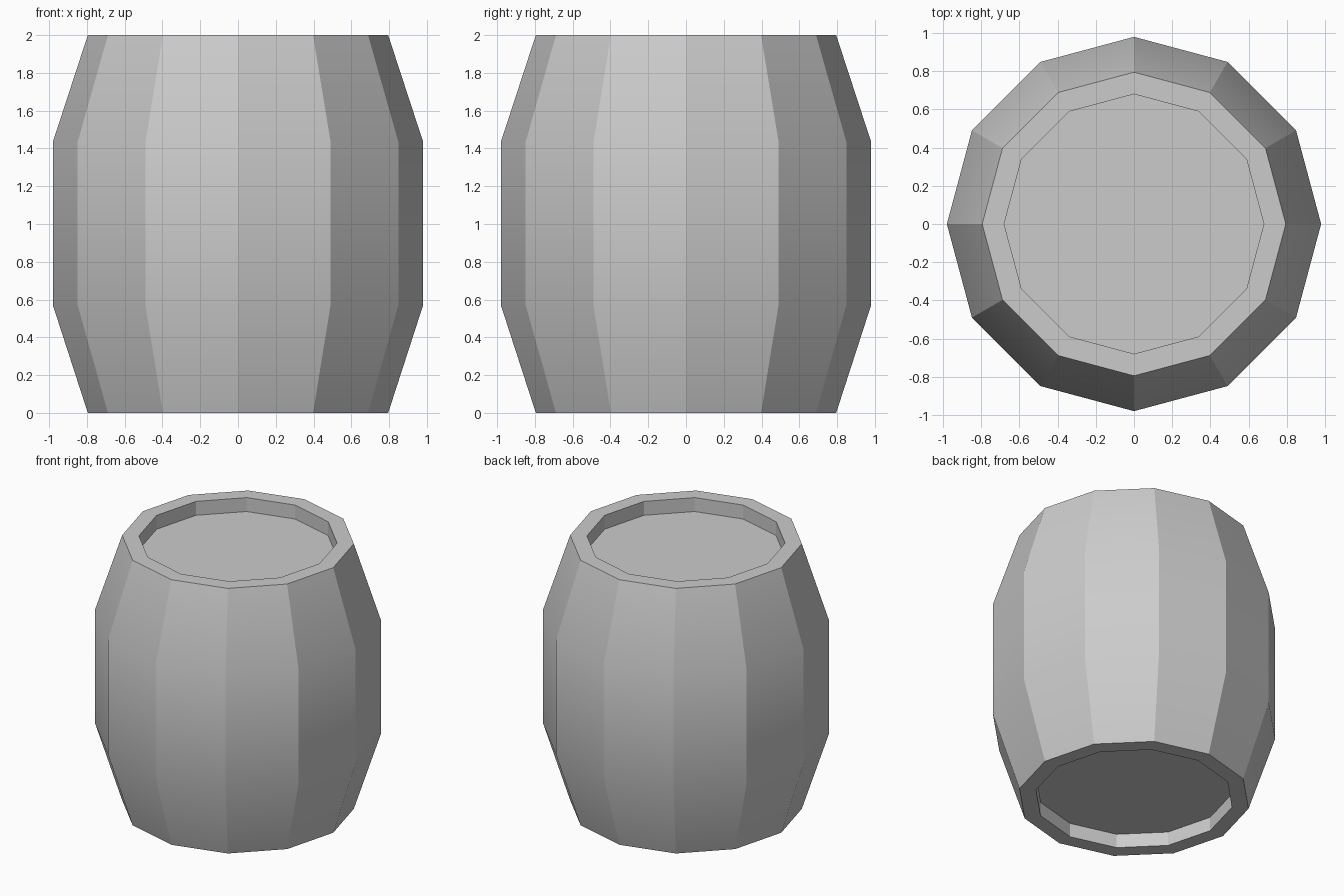
import bpy, bmesh
from math import cos, sin, radians, tau

if "Cube" in bpy.data.objects:
    bpy.data.objects.remove(bpy.data.objects["Cube"])

SIDES = 12
# Outline (radius, height) from the bottom recess, round the outside, to the top recess
PROFILE = [(0.68, 0.105), (0.68, 0.0), (0.795, 0.0), (0.98, 0.57),
           (0.98, 1.435), (0.795, 2.0), (0.68, 2.0), (0.68, 1.895)]

bm = bmesh.new()
rings = [[bm.verts.new((r * cos(tau * i / SIDES), r * sin(tau * i / SIDES), z))
          for i in range(SIDES)] for r, z in PROFILE]

# Staves, rims and recess walls
for a, b in zip(rings, rings[1:]):
    for i in range(SIDES):
        j = (i + 1) % SIDES
        bm.faces.new((a[i], a[j], b[j], b[i]))

# Recessed bottom and lid
bm.faces.new(rings[0][::-1])
bm.faces.new(rings[-1])
bmesh.ops.recalc_face_normals(bm, faces=bm.faces)

mesh = bpy.data.meshes.new("barrel")
bm.to_mesh(mesh)
bm.free()
barrel = bpy.data.objects.new("barrel", mesh)
bpy.context.collection.objects.link(barrel)

# Smooth along each stave, sharp between staves
bpy.context.view_layer.objects.active = barrel
barrel.select_set(True)
bpy.ops.object.shade_smooth_by_angle(angle=radians(22))
